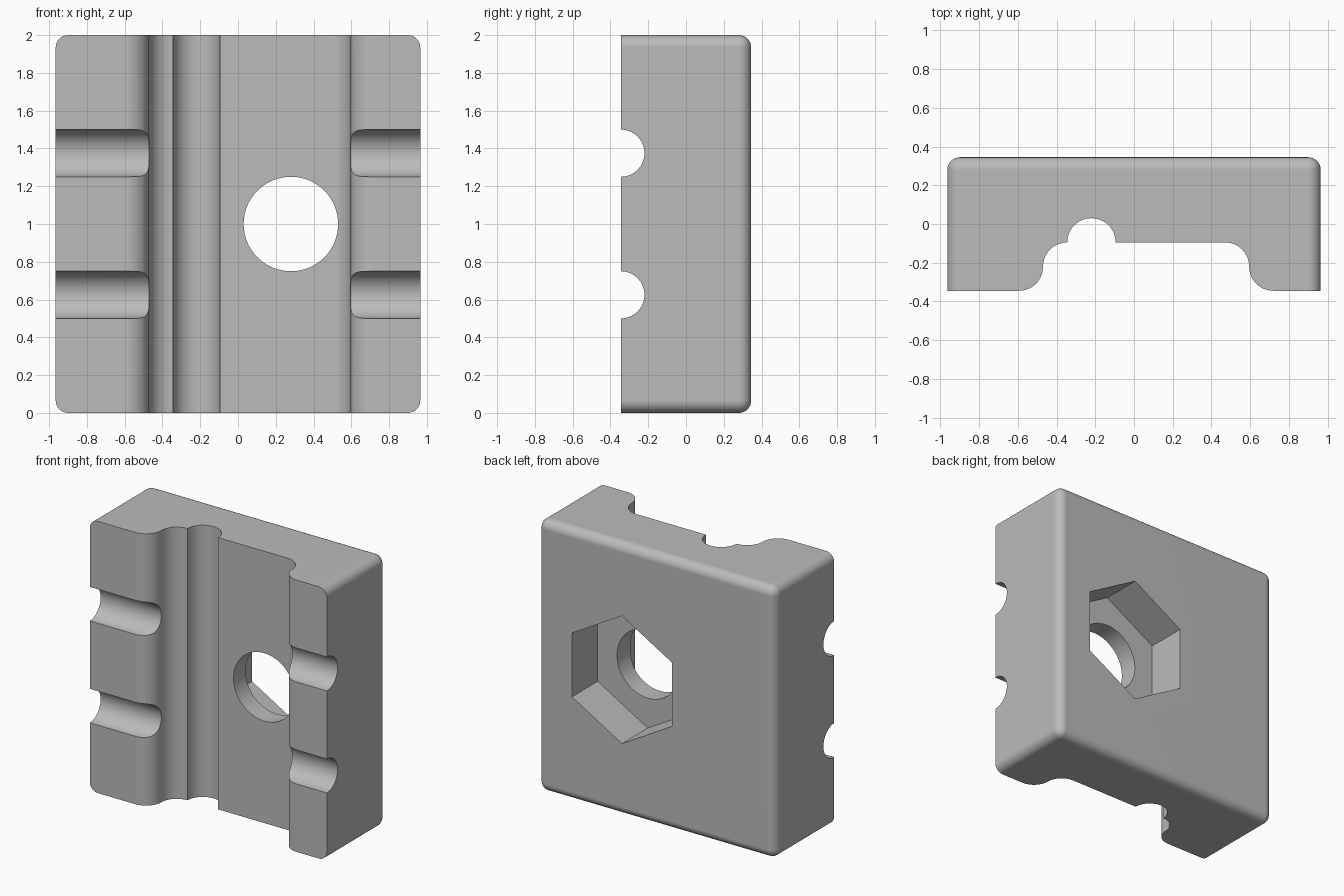
import bpy, bmesh
from math import pi, cos, sin, radians
from mathutils import Matrix, Vector

cube = bpy.data.objects.get("Cube")
if cube:
    bpy.data.objects.remove(cube, do_unlink=True)

W, D, H = 1.93, 0.69, 2.0      # overall size
R = 0.125                      # fillet and groove radius
FRONT, FLOOR = -D / 2, -0.095  # front face and channel floor
HOLE = Vector((0.28, 0, 1.0))

grey = bpy.data.materials.new("plain grey")
grey.use_nodes = True
grey.diffuse_color = (0.5, 0.5, 0.5, 1)
grey.node_tree.nodes["Principled BSDF"].inputs["Base Color"].default_value = (0.5, 0.5, 0.5, 1)


def make_object(name, bm):
    bmesh.ops.recalc_face_normals(bm, faces=bm.faces)
    mesh = bpy.data.meshes.new(name)
    bm.to_mesh(mesh)
    bm.free()
    mesh.materials.append(grey)
    obj = bpy.data.objects.new(name, mesh)
    bpy.context.collection.objects.link(obj)
    return obj


def arc(cx, cy, start, end, steps=16):
    angles = [radians(start + (end - start) * i / steps) for i in range(steps + 1)]
    return [(cx + R * cos(a), cy + R * sin(a)) for a in angles]


def rod(name, centre, radius, length, axis, sides, turn=0):
    bm = bmesh.new()
    bmesh.ops.create_cone(bm, cap_ends=True, segments=sides, radius1=radius,
                          radius2=radius, depth=length)
    matrix = Matrix.Translation(centre) @ Matrix.Rotation(pi / 2, 4, axis) @ Matrix.Rotation(turn, 4, "Z")
    bm.transform(matrix)
    return make_object(name, bm)


# Block with rounded back and corner edges, sharp front edges
bm = bmesh.new()
bmesh.ops.create_cube(bm, size=1)
bm.transform(Matrix.Translation((0, 0, H / 2)) @ Matrix.Diagonal((W, D, H, 1)))
rounded = [e for e in bm.edges if max(v.co.y for v in e.verts) > 0]
bmesh.ops.bevel(bm, geom=rounded, offset=0.065, segments=8, profile=0.5, affect="EDGES")
block = make_object("clamp_block", bm)

# Vertical channel with filleted sides and a round wire groove
mid = FLOOR - R
profile = [(-0.595, -0.6)]
profile += arc(-0.595, mid, -90, 0)
profile += arc(-0.345, mid, 180, 90)[1:]
profile += arc(-0.22, FLOOR, 180, 0, 32)[1:]
profile += arc(0.47, mid, 90, 0)
profile += arc(0.72, mid, 180, 270)[1:]
profile.append((0.72, -0.6))
bm = bmesh.new()
base = bm.faces.new([bm.verts.new((x, y, -0.2)) for x, y in profile])
top = bmesh.ops.extrude_face_region(bm, geom=[base])["geom"]
bmesh.ops.translate(bm, vec=(0, 0, H + 0.4),
                    verts=[g for g in top if isinstance(g, bmesh.types.BMVert)])
cutters = [make_object("channel_cutter", bm)]

# Cross grooves, bolt hole and hexagonal nut pocket
for name, z in (("lower_groove_cutter", 0.625), ("upper_groove_cutter", 1.375)):
    cutters.append(rod(name, (0, FRONT, z), R, 3, "Y", 64))
cutters.append(rod("bolt_hole_cutter", HOLE, 0.25, 2, "X", 96))
pocket_depth = 0.3
pocket = rod("nut_pocket_cutter", HOLE + Vector((0, D / 2 - pocket_depth + 0.5, 0)), 0.47, 1, "X", 6)
# Turn the pocket so that it points up and down
top_z = max(v.co.z for v in pocket.data.vertices)
if top_z < HOLE.z + 0.45:
    pocket.data.transform(Matrix.Translation(HOLE) @ Matrix.Rotation(pi / 6, 4, "Y")
                          @ Matrix.Translation(-HOLE))
cutters.append(pocket)

bpy.ops.object.select_all(action="DESELECT")
block.select_set(True)
bpy.context.view_layer.objects.active = block
for cutter in cutters:
    cutter.hide_render = True
    mod = block.modifiers.new(cutter.name, "BOOLEAN")
    mod.operation = "DIFFERENCE"
    mod.solver = "EXACT"
    mod.object = cutter
    bpy.ops.object.modifier_apply(modifier=mod.name)
for cutter in cutters:
    bpy.data.objects.remove(cutter, do_unlink=True)

# Smooth curves, crisp edges and flat faces
bpy.ops.object.shade_smooth_by_angle(angle=radians(25))
weighted = block.modifiers.new("clean_normals", "WEIGHTED_NORMAL")
weighted.keep_sharp = True
